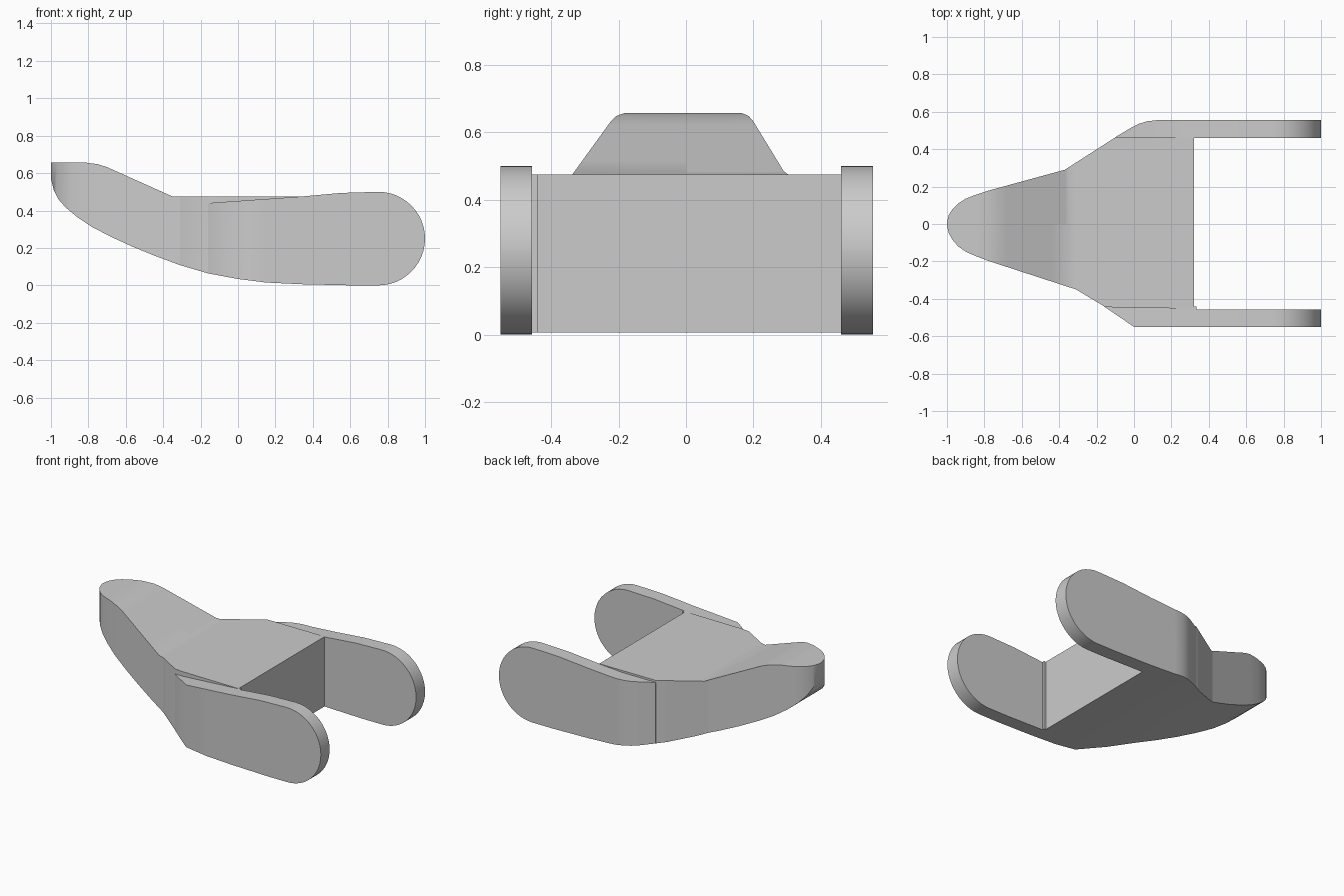
import bpy, bmesh, math

if "Cube" in bpy.data.objects:
    bpy.data.objects.remove(bpy.data.objects["Cube"])

# Side profile (x, z) of the hull underside and of the top line
BOTTOM = [(-1, .57), (-.985, .51), (-.96, .46), (-.92, .415), (-.86, .365), (-.78, .312), (-.68, .26),
          (-.56, .205), (-.44, .156), (-.31, .108), (-.16, .064), (0, .034), (.15, .015), (.34, .006), (.6, 0)]
TOP = [(-1, .657), (-.82, .657), (-.75, .648), (-.7, .632), (-.35, .475), (.34, .475)]
ARM_TOP = [(-.16, .44), (.34, .475), (.55, .494), (.75, .5)]
# Half widths (x, y) of the bow seen from above
BOW_BACK = [(-1, .012), (-.99, .05), (-.97, .08), (-.94, .11), (-.9, .135), (-.85, .155), (-.78, .178), (-.37, .29)]
BOW_FRONT = [(-1, .012), (-.99, .05), (-.97, .085), (-.94, .12), (-.9, .148), (-.85, .17), (-.78, .197), (-.31, .35)]


def at(table, x):
    """Linear interpolation in a profile table."""
    if x <= table[0][0]:
        return table[0][1]
    for (x0, v0), (x1, v1) in zip(table, table[1:]):
        if x <= x1:
            return v0 + (v1 - v0) * (x - x0) / (x1 - x0)
    return table[-1][1]


def loft(name, stations):
    """Solid through upright rectangles given as (x, y0, y1, z0, z1)."""
    bm = bmesh.new()
    rings = [[bm.verts.new(p) for p in ((x, a, c), (x, b, c), (x, b, d), (x, a, d))]
             for x, a, b, c, d in stations]
    for r, s in zip(rings, rings[1:]):
        for i in range(4):
            j = (i + 1) % 4
            bm.faces.new((r[i], r[j], s[j], s[i]))
    bm.faces.new(rings[0])
    bm.faces.new(rings[-1])
    bmesh.ops.recalc_face_normals(bm, faces=bm.faces)
    me = bpy.data.meshes.new(name)
    bm.to_mesh(me)
    bm.free()
    ob = bpy.data.objects.new(name, me)
    bpy.context.collection.objects.link(ob)
    bpy.context.view_layer.objects.active = ob
    ob.select_set(True)
    bpy.ops.object.shade_smooth_by_angle(angle=math.radians(35))
    ob.select_set(False)


def xs(lo, hi, *tables):
    """All profile stations between two x positions."""
    pts = {lo, hi} | {p[0] for t in tables for p in t if lo < p[0] < hi}
    return sorted(pts)


def tail(y0, y1):
    """Round rear end of an arm."""
    out = []
    for i in range(13):
        a = math.radians(90 * i / 12)
        h = max(.25 * math.cos(a), .004)
        out.append((.75 + .25 * math.sin(a), y0, y1, .25 - h, .25 + h))
    return out


# Bow halves and the centre body halves
MID_BACK = [(-.37, .29), (-.1, .463), (.32, .463)]
MID_FRONT = [(-.31, .35), (-.16, .44), (-.1, .447), (.32, .452)]
for side, sgn, bow, mid in (("back", 1, BOW_BACK, MID_BACK), ("front", -1, BOW_FRONT, MID_FRONT)):
    for part, table in (("bow", bow), ("centre_body", mid)):
        lo, hi = table[0][0], table[-1][0]
        loft(f"{part}_{side}", [(x, 0, sgn * at(table, x), at(BOTTOM, x), at(TOP, x))
                                for x in xs(lo, hi, table, BOTTOM, TOP)])

# Back arm, one piece with a curved shoulder
OUT_BACK = [(-.1, .464), (-.02, .512), (.03, .537), (.07, .549), (.12, .555), (.75, .555)]
loft("arm_back", [(x, .46, at(OUT_BACK, x), at(BOTTOM, x), max(at(ARM_TOP, x), .462))
                  for x in xs(-.1, .74, OUT_BACK, BOTTOM, ARM_TOP)] + tail(.46, .555))

# Front arm: shoulder block and rear arm
OUT_FRONT = [(-.16, .441), (0, .55), (.34, .55)]
loft("shoulder_front", [(x, -at(OUT_FRONT, x), -.44, at(BOTTOM, x), at(ARM_TOP, x))
                        for x in xs(-.16, .335, OUT_FRONT, BOTTOM)])
loft("arm_front", [(x, -.55, -.457, at(BOTTOM, x), at(ARM_TOP, x))
                   for x in xs(.335, .74, BOTTOM, ARM_TOP)] + tail(-.55, -.457))
